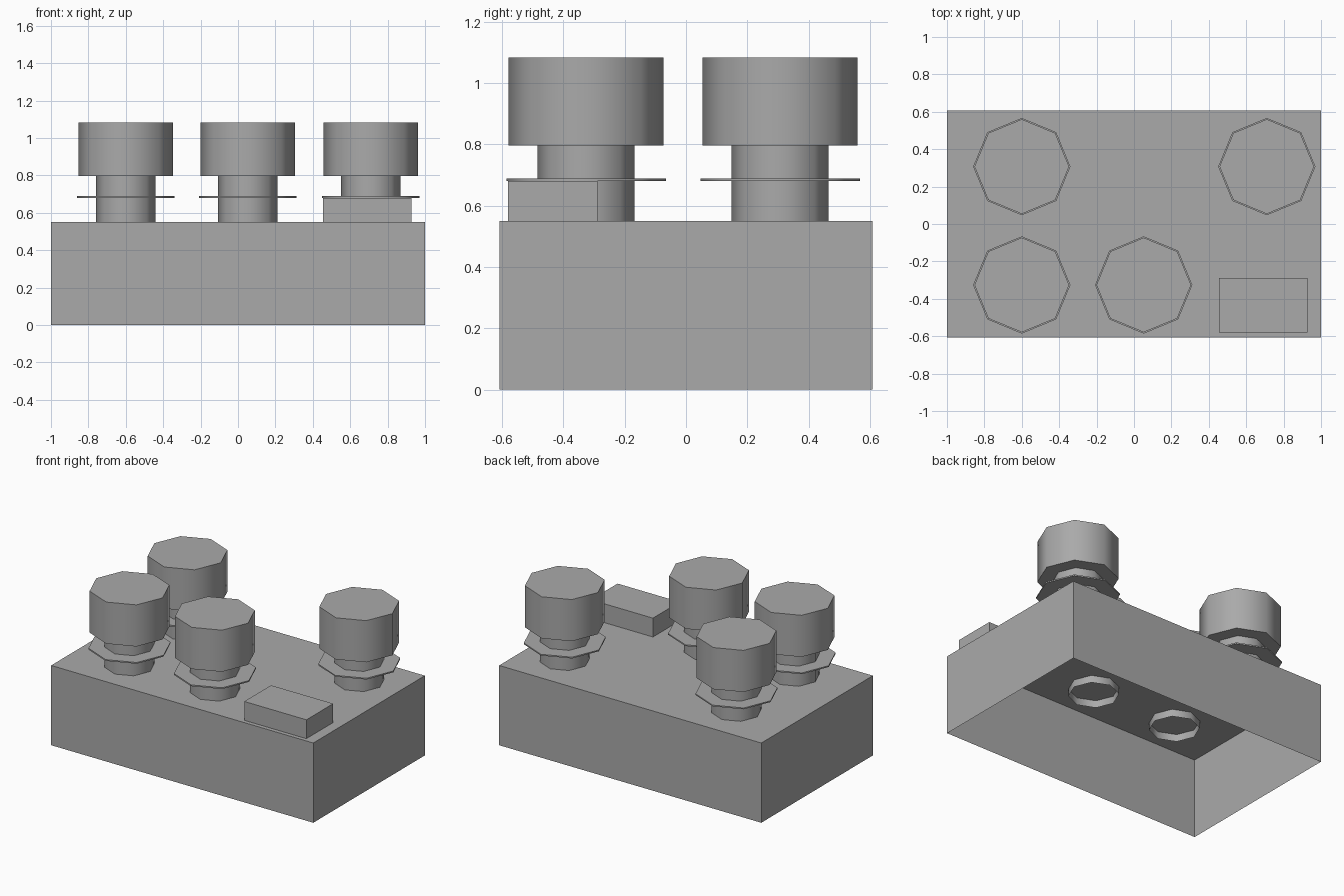
import bpy, bmesh, math
from mathutils import Matrix

cube = bpy.data.objects.get("Cube")
if cube:
    bpy.data.objects.remove(cube, do_unlink=True)

grey = bpy.data.materials.new("plain_grey")
grey.use_nodes = True
colour = (0.4, 0.4, 0.4, 1)
grey.diffuse_color = colour
grey.node_tree.nodes["Principled BSDF"].inputs["Base Color"].default_value = colour


def finish(name, bm):
    mesh = bpy.data.meshes.new(name)
    bm.to_mesh(mesh)
    bm.free()
    mesh.materials.append(grey)
    obj = bpy.data.objects.new(name, mesh)
    bpy.context.collection.objects.link(obj)
    return obj


def open_box(name, x0, x1, y0, y1, z0, z1):
    """Box of thin sheet without a bottom."""
    bm = bmesh.new()
    bmesh.ops.create_cube(bm, size=1)
    bmesh.ops.scale(bm, vec=(x1 - x0, y1 - y0, z1 - z0), verts=bm.verts)
    bmesh.ops.translate(bm, vec=((x0 + x1) / 2, (y0 + y1) / 2, (z0 + z1) / 2), verts=bm.verts)
    bottom = [f for f in bm.faces if f.normal.z < -0.9]
    bmesh.ops.delete(bm, geom=bottom, context='FACES_ONLY')
    return finish(name, bm)


def octagon(name, x, y, radius, z0, z1, capped=True):
    """Eight-sided cylinder with softly shaded sides."""
    bm = bmesh.new()
    bmesh.ops.create_cone(bm, cap_ends=capped, segments=8, radius1=radius, radius2=radius,
                          depth=z1 - z0, matrix=Matrix.Translation((x, y, (z0 + z1) / 2)))
    # put a corner on each axis
    corner = next(iter(bm.verts)).co
    turn = -math.atan2(corner.y - y, corner.x - x)
    bmesh.ops.rotate(bm, cent=(x, y, 0), matrix=Matrix.Rotation(turn, 3, 'Z'), verts=bm.verts)
    obj = finish(name, bm)
    bpy.ops.object.select_all(action='DESELECT')
    obj.select_set(True)
    bpy.context.view_layer.objects.active = obj
    bpy.ops.object.shade_smooth_by_angle(angle=math.radians(60))


# Housing and the raised block on its top
open_box("housing", -1, 1, -0.608, 0.608, 0, 0.55)
open_box("raised_block", 0.454, 0.928, -0.58, -0.288, 0.55, 0.68)

# Four knobs: open stem through the housing top, thin flange, solid cap
left, middle, right = 0.71, 0.052, -0.6
front, back = -0.326, 0.307
knobs = {"front_right": (right, front), "front_middle": (middle, front),
         "back_right": (right, back), "back_left": (left, back)}
for place, (x, y) in knobs.items():
    octagon(place + "_stem", x, y, 0.158, 0.5, 0.796, capped=False)
    octagon(place + "_flange", x, y, 0.26, 0.68, 0.689)
    octagon(place + "_cap", x, y, 0.253, 0.796, 1.083)
